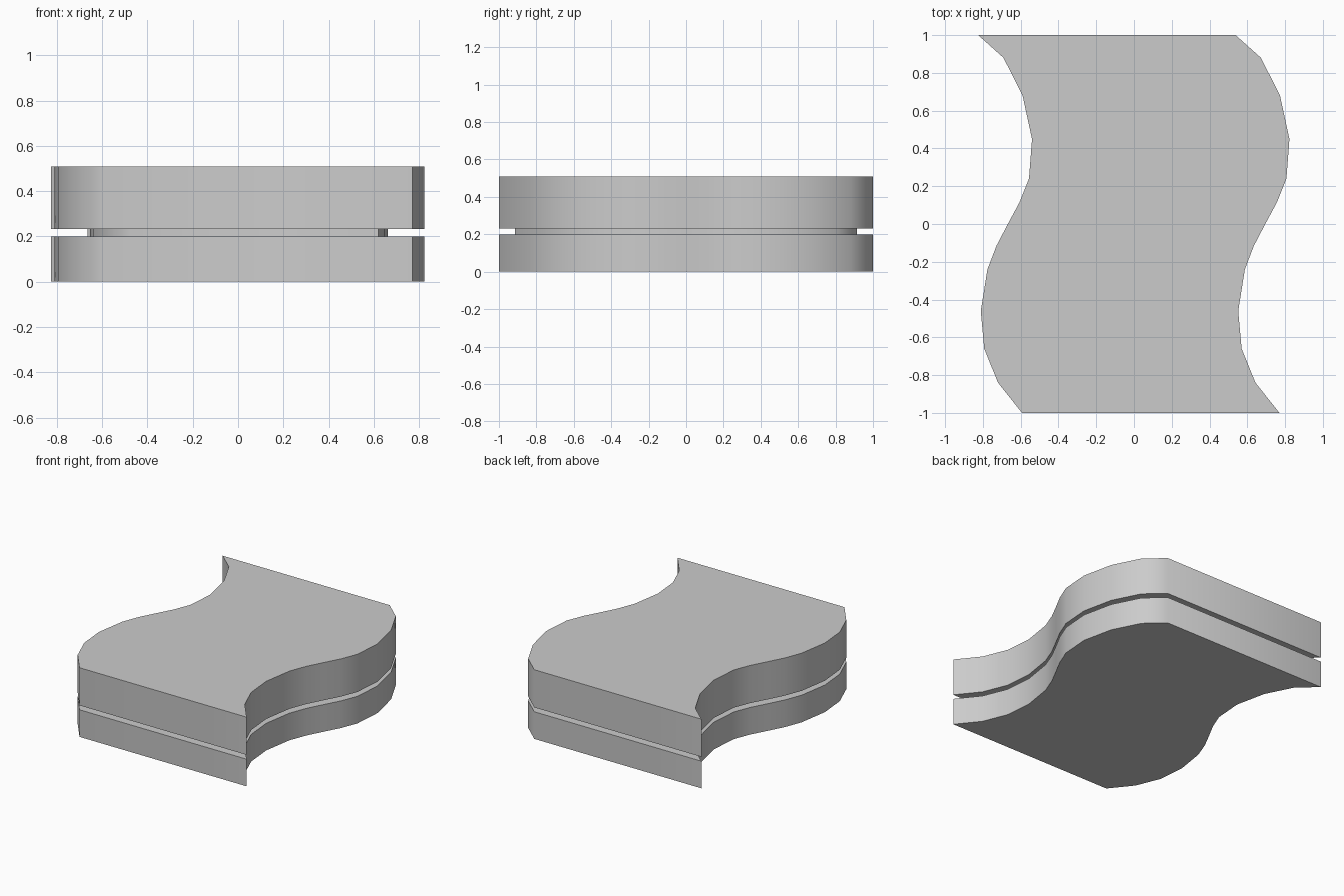
import bpy, bmesh, math

if "Cube" in bpy.data.objects:
    bpy.data.objects.remove(bpy.data.objects["Cube"])

# Wavy right-hand edge, front to back; the left edge is the same wave shifted across
WAVE = [(0.77, -1.0), (0.643, -0.84), (0.57, -0.66), (0.552, -0.46),
        (0.587, -0.24), (0.635, -0.115), (0.695, 0.0), (0.757, 0.115),
        (0.807, 0.24), (0.823, 0.45), (0.773, 0.68), (0.672, 0.88), (0.538, 1.0)]
WIDTH = 1.363


def wavy_slab(name, z0, z1, sx=1.0, sy=1.0):
    outline = WAVE + [(x - WIDTH, y) for x, y in reversed(WAVE)]
    bm = bmesh.new()
    face = bm.faces.new([bm.verts.new((x * sx, y * sy, z0)) for x, y in outline])
    ext = bmesh.ops.extrude_face_region(bm, geom=[face], use_keep_orig=True)
    top = [v for v in ext["geom"] if isinstance(v, bmesh.types.BMVert)]
    bmesh.ops.translate(bm, verts=top, vec=(0, 0, z1 - z0))
    bmesh.ops.recalc_face_normals(bm, faces=bm.faces[:])
    mesh = bpy.data.meshes.new(name)
    bm.to_mesh(mesh)
    bm.free()
    obj = bpy.data.objects.new(name, mesh)
    bpy.context.collection.objects.link(obj)
    # Smooth round the waves, sharp at caps and pointed corners
    bpy.ops.object.select_all(action='DESELECT')
    obj.select_set(True)
    bpy.context.view_layer.objects.active = obj
    bpy.ops.object.shade_smooth_by_angle(angle=math.radians(60))
    return obj


# Lower slab, recessed spacer and thicker upper slab
wavy_slab("lower_slab", 0.0, 0.20)
wavy_slab("recessed_spacer", 0.20, 0.232, 0.805, 0.915)
wavy_slab("upper_slab", 0.232, 0.51)
